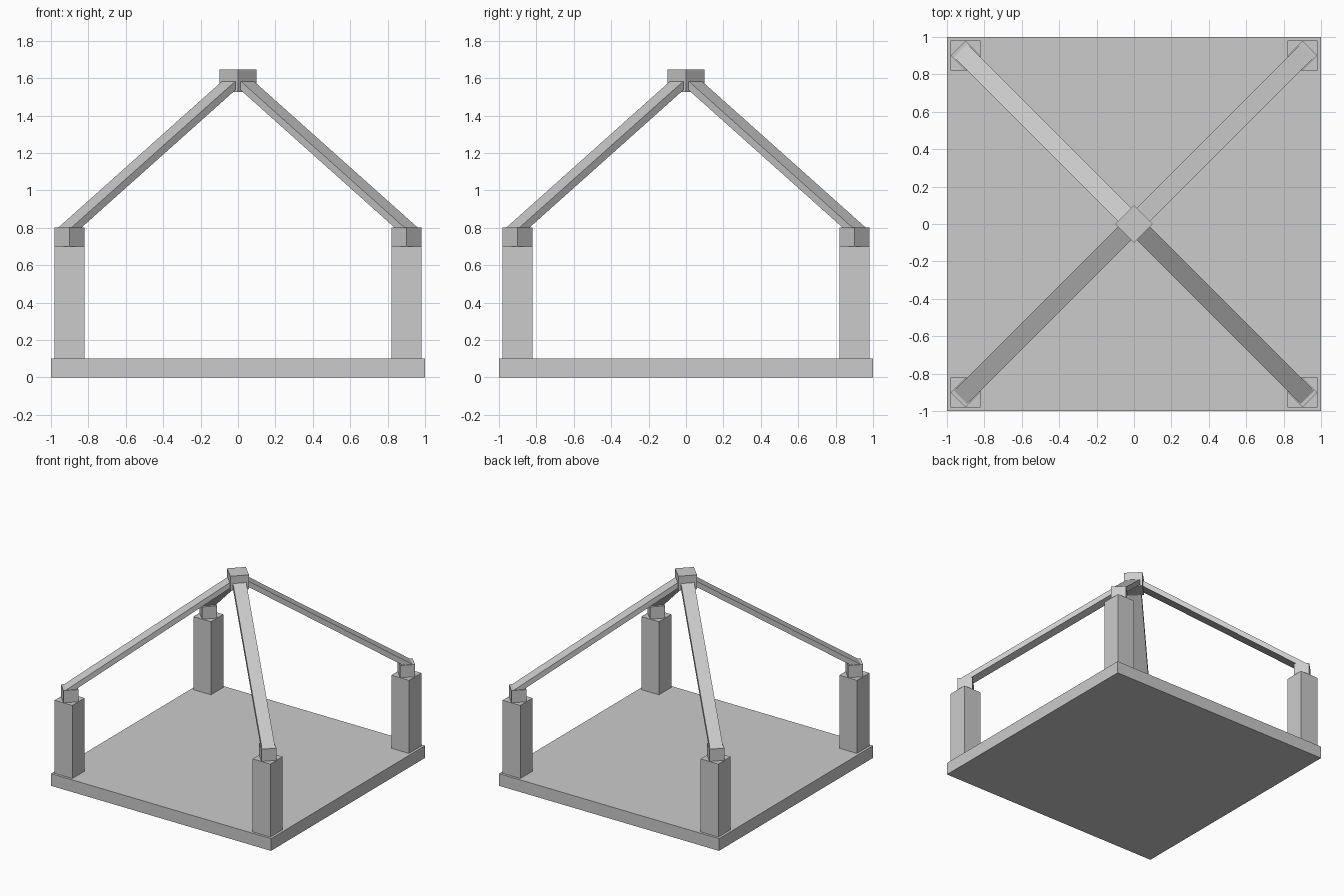
import bpy
from math import atan2, pi, cos, sin
from mathutils import Vector, Matrix

if "Cube" in bpy.data.objects:
    bpy.data.objects.remove(bpy.data.objects["Cube"])


def box(name, size, matrix):
    # Cuboid of the given size, placed by a matrix
    bpy.ops.mesh.primitive_cube_add(size=1)
    ob = bpy.context.object
    ob.name = name
    ob.data.transform(matrix @ Matrix.Diagonal((*size, 1)))
    return ob


def at(x, y, z, turn=0):
    return Matrix.Translation((x, y, z)) @ Matrix.Rotation(turn, 4, 'Z')


# Floor slab and peak block
box("floor_slab", (2, 2, 0.1), at(0, 0, 0.05))
side = 0.1 * 2 ** 0.5
box("roof_peak_block", (side, side, 0.118), at(0, 0, 1.586, pi / 4))

# Rafter line in the radial/vertical plane, from peak to just past the cap centre
top = Vector((0, 0, 1.604))
slope = -0.804 / (0.9 * 2 ** 0.5)
reach = 1.302

corners = {"front_left": (-1, -1), "front_right": (1, -1),
           "back_left": (-1, 1), "back_right": (1, 1)}
for label, (sx, sy) in corners.items():
    x, y = 0.9 * sx, 0.9 * sy
    # Post with a diagonal cap
    box(label + "_post", (0.16, 0.16, 0.6), at(x, y, 0.4))
    cap = 0.08 * 2 ** 0.5
    box(label + "_post_cap", (cap, cap, 0.1), at(x, y, 0.75, pi / 4))
    # Sloping rafter, its ends buried in the cap and the peak block
    a = atan2(sy, sx)
    foot = Vector((reach * cos(a), reach * sin(a), top.z + slope * reach))
    mid = (top + foot) / 2
    m = at(*mid, a) @ Matrix.Rotation(-atan2(slope, 1), 4, 'Y')
    box(label + "_rafter", ((foot - top).length, 0.1, 0.04), m)
